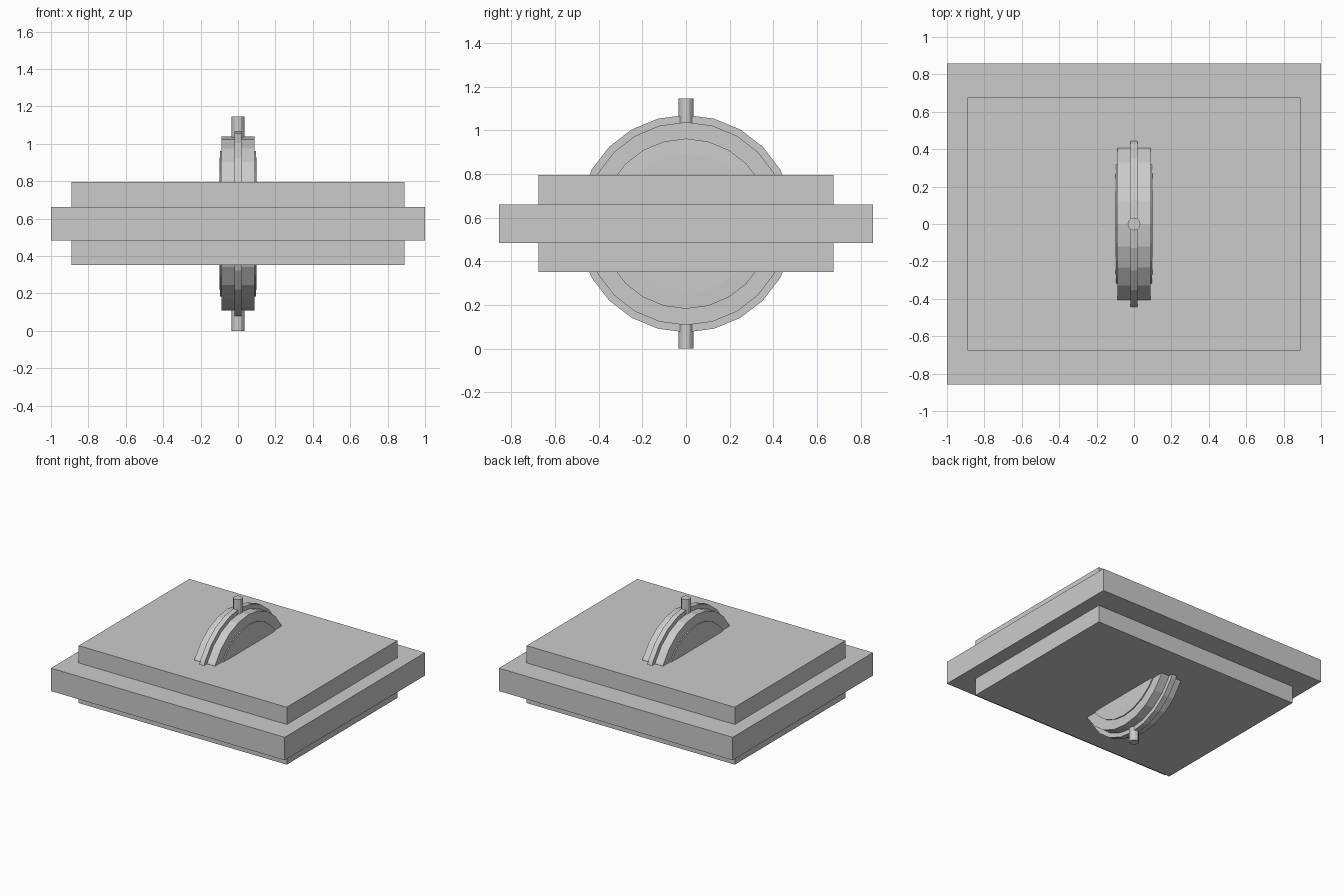
import bpy, math
from mathutils import Matrix
import bmesh

if "Cube" in bpy.data.objects:
    bpy.data.objects.remove(bpy.data.objects["Cube"])

ZC = 0.573  # height of the wheel centre and slab mid-plane


def make(name, bm):
    mesh = bpy.data.meshes.new(name)
    bmesh.ops.recalc_face_normals(bm, faces=bm.faces)
    bm.to_mesh(mesh)
    bm.free()
    ob = bpy.data.objects.new(name, mesh)
    bpy.context.collection.objects.link(ob)
    return ob


def slab(name, sx, sy, sz):
    bm = bmesh.new()
    bmesh.ops.create_cube(bm, size=1, matrix=Matrix.Translation((0, 0, ZC)) @ Matrix.Diagonal((sx, sy, sz, 1)))
    return make(name, bm)


def lathe(name, profile, sides=24):
    """Closed solid turned around the x axis from (x, radius) points, capped at both ends."""
    bm = bmesh.new()
    rings = []
    for x, r in profile:
        rings.append([bm.verts.new((x, r * math.sin(2 * math.pi * i / sides),
                                    ZC + r * math.cos(2 * math.pi * i / sides))) for i in range(sides)])
    for a, b in zip(rings, rings[1:]):
        for i in range(sides):
            j = (i + 1) % sides
            bm.faces.new((a[i], a[j], b[j], b[i]))
    bm.faces.new(rings[0])
    bm.faces.new(rings[-1])
    return make(name, bm)


# Stacked slabs: narrow thick core with a wide flange around it
slab("core_slab", 1.78, 1.35, 0.444)
slab("flange_slab", 2.0, 1.715, 0.177)

# Wheel: wide tread, thin centre ridge, slightly raised side discs
lathe("wheel_tread", [(-0.088, 0.465), (0.088, 0.465)])
lathe("wheel_ridge", [(-0.02, 0.498), (0.02, 0.498)])
lathe("wheel_side_discs", [(-0.099, 0.32), (-0.096, 0.39), (0.096, 0.39), (0.099, 0.32)])

# Vertical pins at the top and bottom of the wheel
for name, z0, z1 in (("top_pin", 0.9, 1.146), ("bottom_pin", 0.0, 0.246)):
    bm = bmesh.new()
    bmesh.ops.create_cone(bm, cap_ends=True, segments=12, radius1=0.034, radius2=0.034,
                          depth=z1 - z0, matrix=Matrix.Translation((0, 0, (z0 + z1) / 2)))
    make(name, bm)
